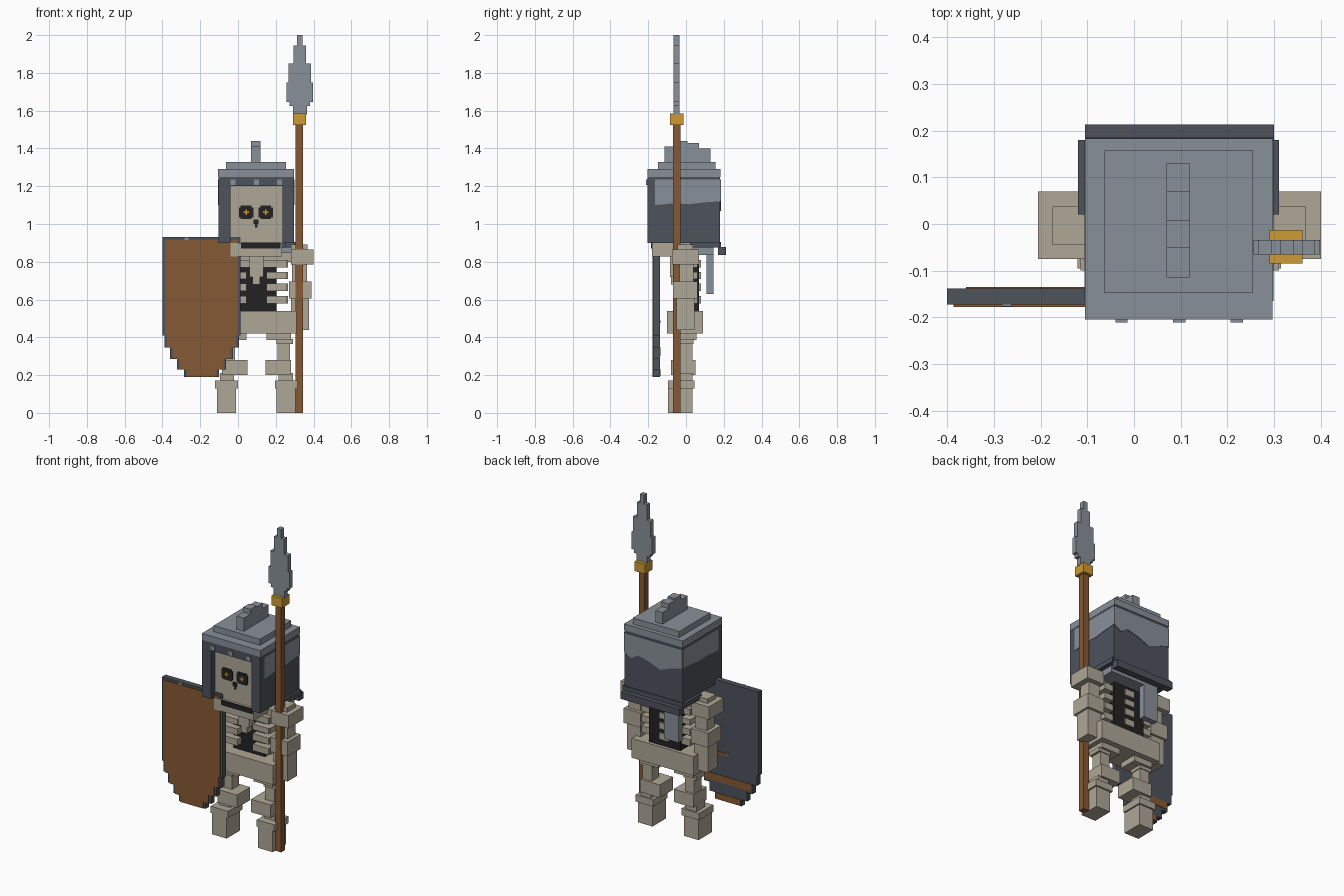
import bpy, bmesh

CX = 0.097  # body centre line in x


def material(name, r, g, b):
    m = bpy.data.materials.new(name)
    m.diffuse_color = (r, g, b, 1)
    return m


BONE = material("bone", 0.43, 0.39, 0.31)
STEEL = material("steel", 0.25, 0.28, 0.315)
DARK = material("dark_steel", 0.075, 0.085, 0.105)
WOOD = material("wood", 0.235, 0.10, 0.034)
GOLD = material("gold", 0.62, 0.33, 0.035)
BLACK = material("black", 0.016, 0.016, 0.016)


def finish(name, bm, mat):
    bmesh.ops.recalc_face_normals(bm, faces=bm.faces)
    me = bpy.data.meshes.new(name)
    bm.to_mesh(me)
    bm.free()
    me.materials.append(mat)
    ob = bpy.data.objects.new(name, me)
    bpy.context.collection.objects.link(ob)
    return ob


def boxes(name, mat, items, mirror=False):
    """Boxes given as x0, x1, y0, y1, z0, z1, optionally mirrored over CX."""
    bm = bmesh.new()
    items = list(items)
    if mirror:
        items += [(2 * CX - b, 2 * CX - a, *rest) for a, b, *rest in items]
    for x0, x1, y0, y1, z0, z1 in items:
        vs = bmesh.ops.create_cube(bm, size=1)["verts"]
        for v in vs:
            v.co.x = x1 if v.co.x > 0 else x0
            v.co.y = y1 if v.co.y > 0 else y0
            v.co.z = z1 if v.co.z > 0 else z0
    return finish(name, bm, mat)


def prism(name, mat, pts, axis, lo, hi):
    """Outline of (u, z) points extruded along x or y."""
    bm = bmesh.new()
    place = (lambda u, z: (lo, u, z)) if axis == "x" else (lambda u, z: (u, lo, z))
    f = bm.faces.new([bm.verts.new(place(u, z)) for u, z in pts])
    ext = bmesh.ops.extrude_face_region(bm, geom=[f])["geom"]
    for v in ext:
        if isinstance(v, bmesh.types.BMVert):
            setattr(v.co, axis, hi)
    return finish(name, bm, mat)


# Legs
boxes("boot", BONE, [(0.205, 0.305, -0.095, 0.035, 0, 0.13),
                     (0.195, 0.315, -0.095, 0.045, 0.13, 0.172)], True)
boxes("shin", BONE, [(0.215, 0.29, -0.05, 0.035, 0.172, 0.21)], True)
boxes("knee", BONE, [(0.145, 0.28, -0.08, 0.05, 0.2, 0.28)], True)
boxes("thigh", BONE, [(0.21, 0.275, -0.035, 0.035, 0.28, 0.4)], True)
boxes("hip_joint", BONE, [(0.15, 0.28, -0.06, 0.055, 0.385, 0.425),
                          (0.205, 0.29, -0.045, 0.04, 0.365, 0.39)], True)
boxes("pelvis", BONE, [(-0.115, 0.31, -0.1, 0.09, 0.42, 0.54)])

# Torso
boxes("torso_core", BLACK, [(-0.01, 0.205, -0.03, 0.07, 0.54, 0.83)])
rib_rows = [(0.58, 0.62, 0.15), (0.645, 0.685, 0.15), (0.71, 0.745, 0.15), (0.77, 0.81, 0.12)]
ribs = []
for z0, z1, inner in rib_rows:
    ribs += [(inner, 0.26, -0.07, -0.03, z0, z1), (0.205, 0.265, -0.06, 0.06, z0, z1)]
boxes("ribs", BONE, ribs, True)
boxes("sternum", BONE, [(0.06, 0.134, -0.085, -0.03, 0.72, 0.83),
                        (0.077, 0.117, -0.08, -0.03, 0.68, 0.72)])
boxes("vertebrae", BONE, [(0.065, 0.13, 0.06, 0.08, z0, z1) for z0, z1, _ in rib_rows])
boxes("collarbone", BONE, [(-0.09, 0.284, -0.04, 0.035, 0.8, 0.85)])
boxes("neck", BONE, [(0.05, 0.145, -0.04, 0.04, 0.84, 0.92)])

# Arms
boxes("shoulder", BONE, [(0.28, 0.40, -0.075, 0.07, 0.785, 0.865),
                         (0.28, 0.368, -0.045, 0.037, 0.865, 0.892)], True)
boxes("upper_arm", BONE, [(0.285, 0.365, -0.035, 0.04, 0.69, 0.79)], True)
boxes("elbow", BONE, [(0.27, 0.388, -0.068, 0.06, 0.605, 0.695)], True)
boxes("forearm", BONE, [(0.28, 0.375, -0.05, 0.045, 0.44, 0.61)], True)

# Skull and face
boxes("skull", BONE, [(-0.06, 0.25, -0.165, 0.15, 0.9, 1.22)])
boxes("jaw", BONE, [(-0.04, 0.234, -0.18, -0.01, 0.828, 0.9)])
boxes("mouth", BLACK, [(0.015, 0.225, -0.186, -0.18, 0.87, 0.902)])
EYE_X = (0.043, 0.147)
eyes, pupils = [], []
for x in EYE_X:
    eyes += [(x - 0.038, x + 0.038, -0.170, -0.165, 1.035, 1.088),
             (x - 0.029, x + 0.029, -0.1695, -0.165, 1.026, 1.097)]
    pupils += [(x - 0.014, x + 0.014, -0.174, -0.17, 1.058, 1.066),
               (x - 0.004, x + 0.004, -0.1735, -0.17, 1.048, 1.076)]
boxes("eye_sockets", BLACK, eyes)
boxes("pupils", GOLD, pupils)
boxes("nose", BLACK, [(0.081, 0.109, -0.170, -0.165, 1.0, 1.025),
                      (0.09, 0.102, -0.170, -0.165, 0.982, 1.0)])

# Helmet shell
boxes("helmet_wall", DARK, [(-0.103, -0.055, -0.165, 0.18, 0.9, 1.25),
                            (0.25, 0.296, -0.165, 0.18, 0.9, 1.25),
                            (-0.06, 0.252, 0.145, 0.18, 0.9, 1.25)])
boxes("helmet_front_bar", DARK, [(0.235, 0.296, -0.205, -0.15, 0.9, 1.25)], True)
boxes("helmet_brow", DARK, [(-0.05, 0.24, -0.205, -0.15, 1.2, 1.25)])
boxes("brow_rivets", STEEL, [(x - 0.013, x + 0.013, -0.211, -0.205, 1.207, 1.235)
                             for x in (-0.027, 0.097, 0.22)])
boxes("neck_guard", DARK, [(-0.12, -0.055, 0.02, 0.18, 0.875, 0.905),
                           (0.25, 0.31, 0.02, 0.18, 0.875, 0.905),
                           (-0.105, 0.3, 0.13, 0.185, 0.875, 0.905),
                           (-0.105, 0.3, 0.17, 0.213, 0.835, 0.878)])
# Polished upper panels with a wavy lower edge
side_wave = [(0.18, 1.12), (0.1, 1.115), (0.02, 1.105), (-0.06, 1.11), (-0.165, 1.10)]
side = [(-0.165, 1.235), (0.18, 1.235)] + side_wave
prism("side_panel_right", STEEL, side, "x", 0.295, 0.299)
prism("side_panel_left", STEEL, side, "x", -0.106, -0.102)
back = [(-0.103, 1.235), (0.296, 1.235), (0.296, 1.12), (0.25, 1.09), (0.2, 1.12),
        (0.12, 1.10), (0.05, 1.07), (-0.03, 1.10), (-0.103, 1.12)]
prism("back_panel", STEEL, back, "y", 0.179, 0.184)
# Stepped crown and crest
boxes("helmet_crown", STEEL, [(-0.105, 0.297, -0.205, 0.183, 1.25, 1.29),
                              (-0.063, 0.255, -0.148, 0.157, 1.29, 1.328)])
boxes("crest", STEEL, [(0.07, 0.12, -0.115, -0.05, 1.328, 1.41),
                       (0.07, 0.12, -0.05, 0.008, 1.328, 1.44),
                       (0.07, 0.12, 0.008, 0.07, 1.328, 1.43),
                       (0.07, 0.12, 0.07, 0.13, 1.328, 1.40)])
# Steel strap hanging behind the neck
boxes("back_strap", STEEL, [(-0.05, 0.285, 0.03, 0.145, 0.835, 0.875),
                            (-0.05, 0.05, 0.108, 0.145, 0.63, 0.845)])

# Shield: stepped rim with a wooden face
left = [(-0.40, 0.93), (-0.40, 0.41), (-0.39, 0.41), (-0.39, 0.345), (-0.36, 0.345),
        (-0.36, 0.285), (-0.323, 0.285), (-0.323, 0.23), (-0.285, 0.23), (-0.285, 0.19)]
SX = -0.193


def outline(inset, top):
    half = [(x + inset, min(z, top)) for x, z in left]
    return half + [(2 * SX - x, z) for x, z in reversed(half)]


prism("shield", DARK, outline(0, 0.93), "y", -0.172, -0.138)
prism("shield_face", WOOD, outline(0.014, 0.915), "y", -0.178, -0.172)
boxes("shield_back_bands", WOOD, [(-0.36, -0.03, -0.138, -0.135, 0.30, 0.345),
                                  (-0.28, -0.11, -0.138, -0.135, 0.195, 0.23),
                                  (-0.2, 0.0, -0.138, -0.135, 0.475, 0.49)])
boxes("shield_rivet", STEEL, [(-0.283, -0.262, -0.177, -0.172, 0.913, 0.929)])

# Spear
boxes("spear_shaft", WOOD, [(0.305, 0.345, -0.07, -0.03, 0, 1.53)])
boxes("spear_collar", GOLD, [(0.29, 0.361, -0.085, -0.013, 1.525, 1.585)])
blade = [(0.037, 1.58, 1.645), (0.071, 1.645, 1.75), (0.06, 1.75, 1.85),
         (0.034, 1.85, 1.945), (0.014, 1.945, 2.0)]
boxes("spear_blade", STEEL, [(0.327 - w, 0.327 + w, -0.065, -0.034, z0, z1)
                             for w, z0, z1 in blade]
      + [(0.272, 0.382, -0.065, -0.034, 1.625, 1.648), (0.278, 0.376, -0.064, -0.035, 1.6, 1.63)][:1])
